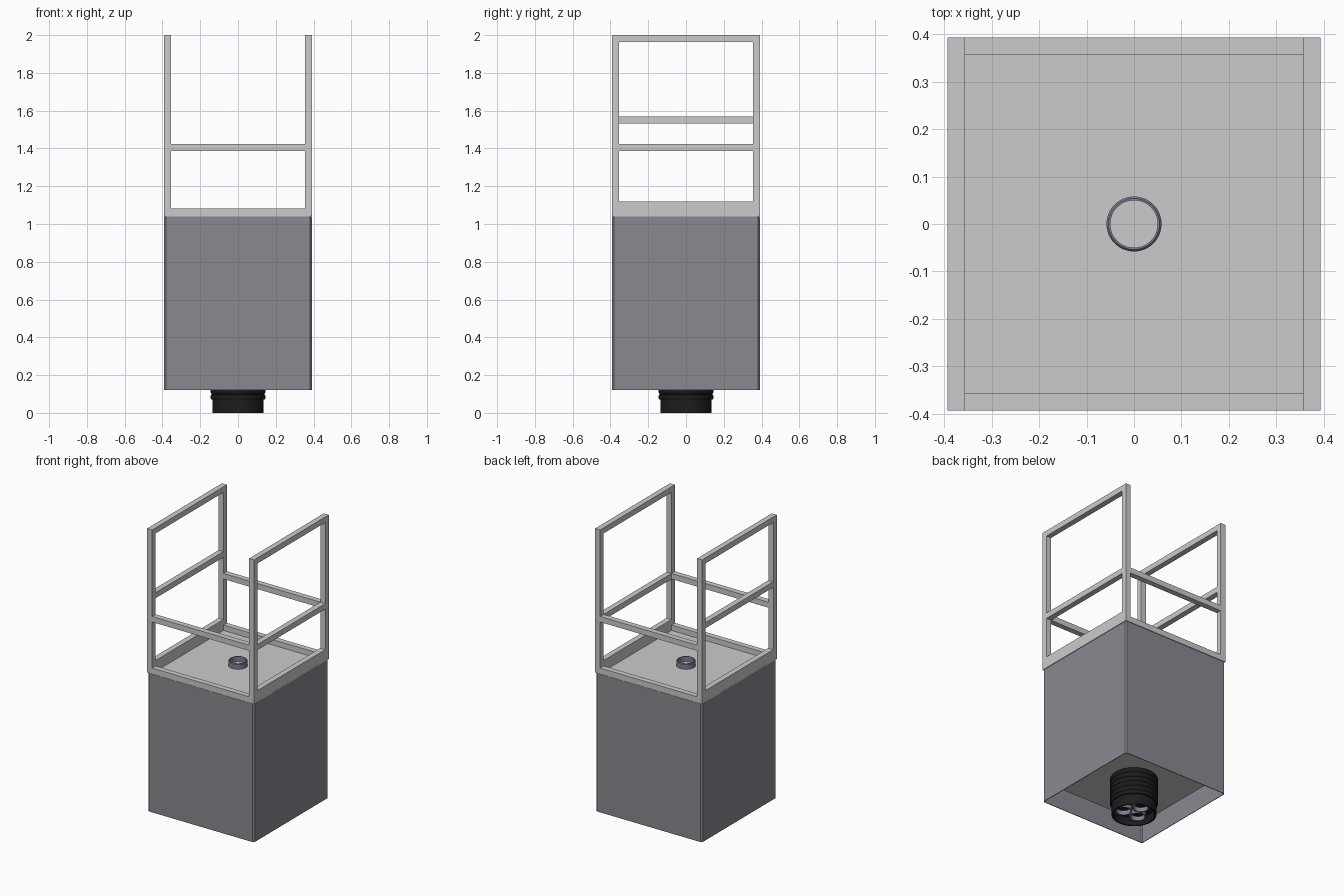
import bpy, bmesh, math

if "Cube" in bpy.data.objects:
    bpy.data.objects.remove(bpy.data.objects["Cube"])

T = 0.037          # square tube size
W = 0.393          # half width of the frame
C = W - T / 2      # tube centre line


def material(name, col):
    m = bpy.data.materials.new(name)
    m.diffuse_color = (*col, 1)
    m.use_nodes = True
    m.node_tree.nodes["Principled BSDF"].inputs["Base Color"].default_value = m.diffuse_color
    return m


STEEL = material("panel_grey", (0.25, 0.255, 0.285))
BLACK = material("rubber_black", (0.012, 0.012, 0.012))
PIPE = material("pipe_blue_grey", (0.2, 0.23, 0.3))


def finish(name, bm, mat=None):
    bmesh.ops.recalc_face_normals(bm, faces=bm.faces[:])
    me = bpy.data.meshes.new(name)
    bm.to_mesh(me)
    bm.free()
    ob = bpy.data.objects.new(name, me)
    bpy.context.collection.objects.link(ob)
    if mat:
        me.materials.append(mat)
    return ob


def box(name, lo, hi, mat=None):
    bm = bmesh.new()
    bmesh.ops.create_cube(bm, size=1)
    for v in bm.verts:
        v.co = [(a + b) / 2 + c * (b - a) for a, b, c in zip(lo, hi, v.co)]
    return finish(name, bm, mat)


def lathe(name, profile, mat, at=(0, 0), n=48):
    """Revolve closed (r, z) profile about a vertical axis."""
    bm = bmesh.new()
    rings = []
    for i in range(n):
        a = 2 * math.pi * i / n
        rings.append([bm.verts.new((at[0] + r * math.cos(a), at[1] + r * math.sin(a), z))
                      for r, z in profile])
    k = len(profile)
    for i in range(n):
        p, q = rings[i], rings[(i + 1) % n]
        for j in range(k):
            bm.faces.new((p[j], q[j], q[(j + 1) % k], p[(j + 1) % k]))
    ob = finish(name, bm, mat)
    bpy.context.view_layer.objects.active = ob
    ob.select_set(True)
    bpy.ops.object.shade_smooth_by_angle(angle=math.radians(35))
    ob.select_set(False)
    return ob


# cabinet shell: thin sheet walls with chamfered corners, open below
def octagon(bm, h, c, z):
    pts = [(h - c, -h), (h, -h + c), (h, h - c), (h - c, h),
           (-h + c, h), (-h, h - c), (-h, -h + c), (-h + c, -h)]
    return [bm.verts.new((x, y, z)) for x, y in pts]


bm = bmesh.new()
loops = [octagon(bm, 0.385, 0.007, 1.04), octagon(bm, 0.391, 0.009, 1.04),
         octagon(bm, 0.391, 0.009, 0.12), octagon(bm, 0.387, 0.008, 0.12)]
for a, b in zip(loops, loops[1:] + loops[:1]):
    for i in range(8):
        j = (i + 1) % 8
        bm.faces.new((a[i], a[j], b[j], b[i]))
finish("cabinet_walls", bm, STEEL)

# floor plate inside the cabinet and deck plate on top
box("inner_floor", (-0.386, -0.386, 0.26), (0.386, 0.386, 0.27))
box("deck", (-0.386, -0.386, 1.035), (0.386, 0.386, 1.045))

# base frame around the deck
for s, side in ((-1, "left"), (1, "right")):
    x = s * C
    box(side + "_base_rail", (x - T / 2, -W, 1.042), (x + T / 2, W, 1.081))
for s, side in ((-1, "front"), (1, "back")):
    y = s * C
    box(side + "_base_rail", (-W + T, y - T / 2, 1.042), (W - T, y + T / 2, 1.081))
    box(side + "_cross_rail", (-W + T, y - T / 2, 1.387), (W - T, y + T / 2, 1.424))

# side frames: the right middle rail sits lower than the left one
for s, side, mid in ((-1, "left", 1.532), (1, "right", 1.387)):
    x = s * C
    for t, end in ((-1, "front"), (1, "back")):
        y = t * C
        box(f"{side}_{end}_post", (x - T / 2, y - T / 2, 1.081), (x + T / 2, y + T / 2, 2 - T))
    box(side + "_top_rail", (x - T / 2, -W, 2 - T), (x + T / 2, W, 2))
    for z, nm in ((1.081, "lower"), (mid, "middle")):
        box(f"{side}_{nm}_rail", (x - T / 2, -W + T, z), (x + T / 2, W - T, z + T))

# ribbed black outlet under the cabinet
profile = [(0.12, 0.26), (0.12, 0.03), (0.126, 0.0), (0.136, 0.0), (0.136, 0.07)]
for i in range(6):
    z = 0.072 + i * 0.031
    profile += [(0.142, z), (0.145, z + 0.005), (0.145, z + 0.019), (0.142, z + 0.024), (0.137, z + 0.026)]
lathe("ribbed_outlet", profile, BLACK)
lathe("outlet_plug", [(0.001, 0.05), (0.122, 0.05), (0.122, 0.06), (0.001, 0.06)], BLACK)

# three short pipes in the outlet
for i in range(3):
    a = math.radians(90 + 120 * i)
    lathe(f"outlet_pipe_{i + 1}", [(0.044, 0.02), (0.052, 0.02), (0.052, 0.055), (0.044, 0.055)],
          PIPE, (0.064 * math.cos(a), 0.064 * math.sin(a)), 32)

# pipe collar on the deck
lathe("deck_collar", [(0.050, 1.04), (0.058, 1.04), (0.058, 1.076), (0.054, 1.081), (0.050, 1.081)], PIPE)
